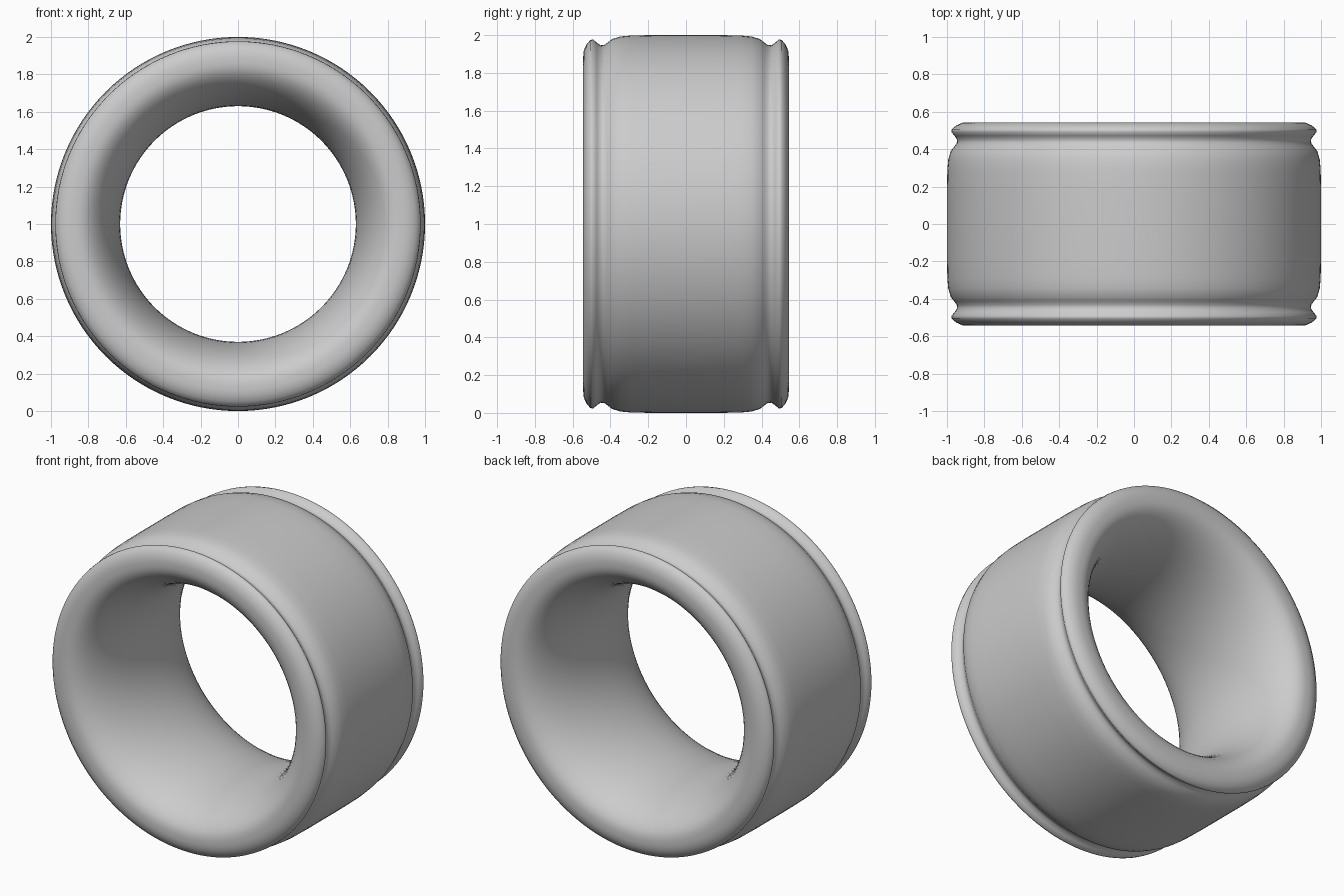
import bpy, bmesh
from math import sin, cos, pi, sqrt

if "Cube" in bpy.data.objects:
    bpy.data.objects.remove(bpy.data.objects["Cube"])

SEGMENTS = 128

# Outer half profile as (radius, y), from the centre band to the flat rim
outer = [(1.0, 0.0), (1.0, 0.18), (0.998, 0.29), (0.993, 0.345), (0.98, 0.39),
         (0.962, 0.413), (0.948, 0.432), (0.946, 0.452), (0.96, 0.472),
         (0.977, 0.492), (0.974, 0.507), (0.95, 0.527), (0.92, 0.541),
         (0.89, 0.544)]

# Inner half profile: a quarter ellipse flaring from the waist to the rim
STEPS = 14
inner = []
for i in range(STEPS + 1):
    a = pi / 2 * (1 - i / STEPS)
    inner.append((0.63 + 0.23 * (1 - cos(a)), 0.544 * sin(a)))

# Mirror the half profile to close the loop
half = outer + inner
profile = half + [(r, -y) for r, y in reversed(half[1:-1])]

# Sweep the profile around the y axis
bm = bmesh.new()
rings = []
for s in range(SEGMENTS):
    t = 2 * pi * s / SEGMENTS
    rings.append([bm.verts.new((r * cos(t), y, 1 + r * sin(t))) for r, y in profile])
n = len(profile)
for s in range(SEGMENTS):
    a, b = rings[s], rings[(s + 1) % SEGMENTS]
    for i in range(n):
        j = (i + 1) % n
        bm.faces.new((a[i], a[j], b[j], b[i]))
bmesh.ops.recalc_face_normals(bm, faces=bm.faces)
for f in bm.faces:
    f.smooth = True

mesh = bpy.data.meshes.new("flared_ring")
bm.to_mesh(mesh)
bm.free()
ring = bpy.data.objects.new("flared_ring", mesh)
bpy.context.collection.objects.link(ring)
